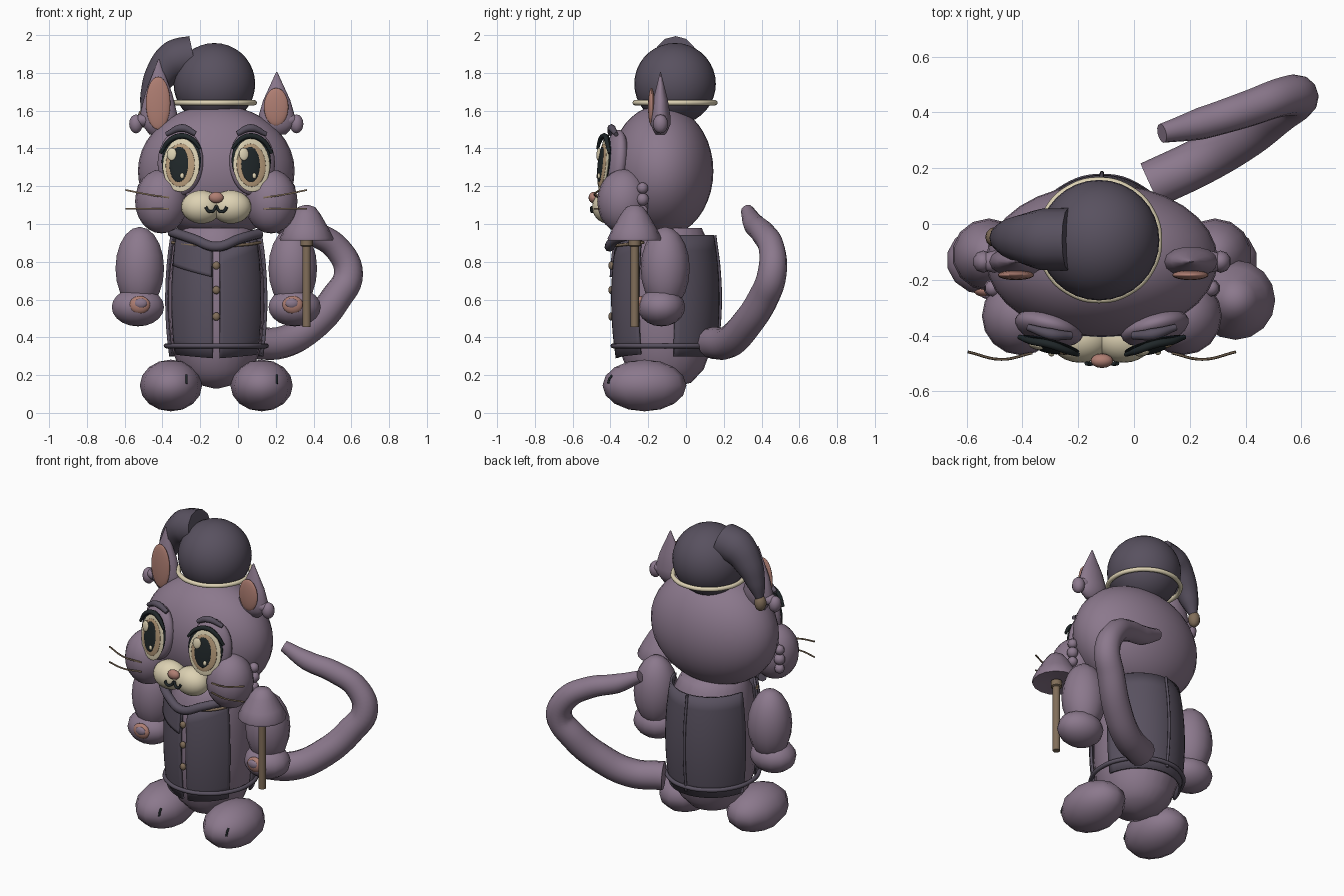
import bpy, bmesh, math
from mathutils import Vector

cube = bpy.data.objects.get("Cube")
if cube:
    bpy.data.objects.remove(cube, do_unlink=True)


def material(name, r, g, b):
    m = bpy.data.materials.new(name)
    m.use_nodes = True
    m.diffuse_color = (r, g, b, 1)
    m.node_tree.nodes["Principled BSDF"].inputs["Base Color"].default_value = (r, g, b, 1)
    return m


FUR = material("mauve fur", .26, .19, .265)
CLOTH = material("dark plum cloth", .098, .082, .115)
CREAM = material("cream", .72, .64, .45)
PINK = material("dusty pink", .43, .21, .17)
TAN = material("brown tan", .22, .155, .1)
IRIS = material("amber iris", .46, .32, .19)
BLACK = material("near black", .014, .02, .022)

CX, CY = -.115, -.11          # centre line of the figure
SIDES = ((-1, "right"), (1, "left"))


def finish(name, bm, mat, loc=(0, 0, 0), scale=(1, 1, 1), rot=(0, 0, 0), angle=60):
    bmesh.ops.recalc_face_normals(bm, faces=bm.faces)
    me = bpy.data.meshes.new(name)
    bm.to_mesh(me)
    bm.free()
    me.materials.append(mat)
    me.shade_smooth()
    me.set_sharp_from_angle(angle=math.radians(angle))
    ob = bpy.data.objects.new(name, me)
    bpy.context.collection.objects.link(ob)
    ob.location, ob.scale, ob.rotation_euler = loc, scale, rot
    return ob


def ball(name, mat, loc, radii, rot=(0, 0, 0), u=24, v=14):
    bm = bmesh.new()
    bmesh.ops.create_uvsphere(bm, u_segments=u, v_segments=v, radius=1)
    return finish(name, bm, mat, loc, radii, rot)


def lathe(name, mat, profile, loc=(0, 0, 0), scale=(1, 1, 1), n=24, angle=50):
    """Turn (radius, height) pairs around z, closing both ends."""
    bm = bmesh.new()
    rings = [[bm.verts.new((r * math.cos(i * math.tau / n), r * math.sin(i * math.tau / n), z))
              for i in range(n)] for r, z in profile]
    for a, b in zip(rings, rings[1:]):
        for i in range(n):
            j = (i + 1) % n
            bm.faces.new((a[i], a[j], b[j], b[i]))
    bm.faces.new(rings[0])
    bm.faces.new(rings[-1])
    return finish(name, bm, mat, loc, scale, angle=angle)


def tube(name, mat, points, radii, cyclic=False, sides=2, steps=6):
    """Smooth tube through points with one radius or a radius per point."""
    cu = bpy.data.curves.new(name, "CURVE")
    cu.dimensions = "3D"
    cu.bevel_depth, cu.bevel_resolution = 1, sides
    cu.use_fill_caps, cu.resolution_u = True, steps
    sp = cu.splines.new("BEZIER")
    sp.bezier_points.add(len(points) - 1)
    sp.use_cyclic_u = cyclic
    for i, (bp, p) in enumerate(zip(sp.bezier_points, points)):
        bp.co = p
        bp.handle_left_type = bp.handle_right_type = "AUTO"
        bp.radius = radii[i] if isinstance(radii, (list, tuple)) else radii
    tmp = bpy.data.objects.new(name, cu)
    bpy.context.collection.objects.link(tmp)
    me = bpy.data.meshes.new_from_object(tmp.evaluated_get(bpy.context.evaluated_depsgraph_get()))
    bpy.data.objects.remove(tmp, do_unlink=True)
    bm = bmesh.new()
    bm.from_mesh(me)
    return finish(name, bm, mat)


def vest_point(deg, z, grow=0):
    """Point on the waistcoat surface; 0 degrees faces front."""
    f = 1 - .9 * (z - .6) ** 2
    a = math.radians(deg)
    return Vector((CX + (.268 * f + grow) * math.sin(a), CY - (.28 * f + grow) * math.cos(a), z))


def panel(name, a0, a1, bottom, top, grow=0, nu=14, nv=8):
    bm = bmesh.new()
    grid = []
    for i in range(nu + 1):
        t = i / nu
        lo = bottom[0] + (bottom[1] - bottom[0]) * t
        hi = top[0] + (top[1] - top[0]) * t
        grid.append([bm.verts.new(vest_point(a0 + (a1 - a0) * t, lo + (hi - lo) * j / nv, grow))
                     for j in range(nv + 1)])
    for a, b in zip(grid, grid[1:]):
        for j in range(nv):
            bm.faces.new((a[j], b[j], b[j + 1], a[j + 1]))
    ob = finish(name, bm, CLOTH)
    mod = ob.modifiers.new("thickness", "SOLIDIFY")
    mod.thickness, mod.offset = .014, 0
    return ob


# Torso and waistcoat
lathe("torso", FUR, [(.06, .13), (.5, .16), (.74, .23), (.9, .35), (.95, .5), (.95, .7),
                     (.87, .88), (.7, .98)], (CX, CY, 0), (.265, .275, 1))
for s, side in SIDES:
    panel(side + "_vest_front", s * 4, s * 60, (.29, .31), (.86, .96))
panel("vest_lapel", -5, -56, (.72, .78), (.86, .95), .012)
panel("vest_back", 100, 260, (.3, .3), (.94, .94), nu=24)
tube("vest_belt", CLOTH, [vest_point(a, .355, .012) for a in range(0, 360, 30)], .013, True)
tube("vest_back_seam", CLOTH, [vest_point(180, z, .012) for z in (.94, .75, .55, .33)], .008)
for z in (.78, .65, .51):
    ball("vest_button", TAN, (CX, CY - .285, z), (.02, .016, .022), u=12, v=8)
tube("collar", CLOTH, [(CX + s, y, z) for s, y, z in
     ((-.24, -.27, .96), (-.12, -.37, .92), (0, -.405, .88), (.12, -.37, .92), (.23, -.27, .95))], .027)
tube("necklace", TAN, [vest_point(a, .915 - .03 * math.cos(math.radians(a)), .012)
                       for a in range(-65, 66, 26)], .008)

# Head and muzzle
ball("head", FUR, (CX, -.13, 1.28), (.415, .275, .35), u=32, v=20)
ball("nose", PINK, (CX, -.49, 1.14), (.04, .026, .03), u=14, v=8)
for s, side in SIDES:
    def X(d):
        return CX + s * d
    ball(side + "_cheek", FUR, (X(.29), -.33, 1.12), (.14, .14, .17), u=16, v=12)
    ball(side + "_muzzle", CREAM, (X(.078), -.41, 1.09), (.108, .087, .088))
    tube(side + "_mouth", BLACK, [(X(0), -.486, 1.095), (X(.018), -.494, 1.068),
                                  (X(.04), -.5, 1.068), (X(.056), -.499, 1.09)], .008)
    for z, rise in ((1.14, .04), (1.08, 0)):
        tube(side + "_whisker", TAN, [(X(.25), -.462, z), (X(.36), -.485, z + rise * .4),
                                      (X(.48), -.458, z + rise)], .005, sides=1)
    for z, r in ((1.19, .03), (1.13, .034), (1.07, .03)):
        ball(side + "_cheek_tuft", FUR, (X(.39), -.23, z), (r, r, r), u=10, v=8)

    # Layered eye, turned slightly outward and up
    turn = (-.1, 0, s * .26)
    centre = Vector((X(.185), -.432, 1.315))
    ball(side + "_eye_socket", FUR, (X(.19), -.372, 1.325), (.125, .06, .175), turn)
    layers = (("lash", BLACK, 0, .018, .108, .142, 0), ("eyeball", CREAM, 0, -.004, .1, .142, 1),
              ("iris", IRIS, -.003, -.004, .08, .115, 2), ("pupil", BLACK, -.008, 0, .052, .094, 3),
              ("glint", CREAM, -.045, .055, .026, .034, 4), ("small_glint", CREAM, .01, -.06, .011, .015, 4))
    for part, mat, dx, dz, rx, rz, k in layers:
        pos = centre + Vector((dx + s * k * .0015, s * dx * .26 - k * .006, dz))
        pos.y += dz * .1
        ball(side + "_" + part, mat, pos, (rx, .01, rz), turn, v=12)
    tube(side + "_brow", CLOTH, [(X(.11), -.4, 1.478), (X(.18), -.395, 1.508),
                                 (X(.265), -.37, 1.475)], [.014, .021, .012])
    tube(side + "_upper_lash", BLACK, [(X(.085), -.468, 1.4), (X(.13), -.452, 1.45), (X(.19), -.43, 1.466),
                                       (X(.25), -.42, 1.44), (X(.295), -.405, 1.375)],
         [.008, .013, .015, .013, .009])

    # Ears
    tall = 1.2 if s < 0 else 1
    ex = X(.305 if s < 0 else .32)
    lathe(side + "_ear", FUR, [(.05, 0), (.095, .05), (.098, .09), (.072, .18), (.035, .26), (.003, .33)],
          (ex, -.135, 1.475), (1, .56, tall), 14)
    ball(side + "_inner_ear", PINK, (ex - .003, -.183, 1.62 + (tall - 1) * .1),
         (.065, .018, .1 if s > 0 else .14))
    ball(side + "_ear_tuft", FUR, (X(.425), -.135, 1.53), (.038, .04, .05), u=10, v=8)
    ball(side + "_ear_tuft_base", FUR, (X(.385), -.135, 1.55), (.05, .04, .035), u=10, v=8)

    # Arms, hands and paw pads
    ball(side + "_arm", FUR, (X(.405), -.11, .765), (.132, .13, .22), u=14, v=10)
    ball(side + "_hand", FUR, (X(.415), -.13, .56), (.142, .125, .102), u=14, v=10)
    ball(side + "_paw_pad", PINK, (X(.405), -.238, .572), (.055, .026, .047))
    ball(side + "_paw_center", FUR, (X(.4), -.254, .58), (.034, .016, .026))

    # Feet with a toe crease
    ball(side + "_foot", FUR, (X(.24), -.22, .145), (.165, .222, .137), u=12, v=8)
    tx = X(.24) + .082
    tube(side + "_toe_crease", BLACK, [(tx, -.412, .155), (tx, -.408, .175), (tx, -.392, .2)], .006)

# Nightcap with drooping tail
ball("cap_crown", CLOTH, (-.125, -.058, 1.742), (.216, .216, .216), u=32, v=18)
tube("cap_band", CREAM, [(-.125 + .212 * math.cos(a * math.pi / 6), -.058 + .212 * math.sin(a * math.pi / 6), 1.642)
                         for a in range(12)], .014, True)
tube("cap_tail", CLOTH, [(-.235, -.055, 1.885), (-.33, -.055, 1.865), (-.41, -.052, 1.785),
                         (-.465, -.05, 1.67), (-.497, -.047, 1.57)], [.112, .11, .085, .055, .018], sides=4)
ball("cap_bobble", TAN, (-.497, -.047, 1.56), (.036, .036, .05), u=12, v=8)

# Tail
tube("tail", FUR, [(.06, .14, .37), (.24, .225, .375), (.4, .32, .47), (.52, .41, .61), (.585, .455, .735),
                   (.53, .455, .865), (.4, .41, .95), (.24, .36, 1.0), (.1, .325, 1.07)],
     [.085, .085, .085, .082, .077, .07, .065, .058, .035], sides=4)

# Mushroom-topped staff
lathe("staff_rod", TAN, [(.022, .455), (.022, .88), (.033, .885), (.033, .92)], (.363, -.272, 0), n=12)
lathe("staff_cap", FUR, [(.02, .93), (.14, .912), (.143, .925), (.115, .98), (.075, 1.05), (.045, 1.09),
                         (.012, 1.1)], (.363, -.272, 0), n=16)
